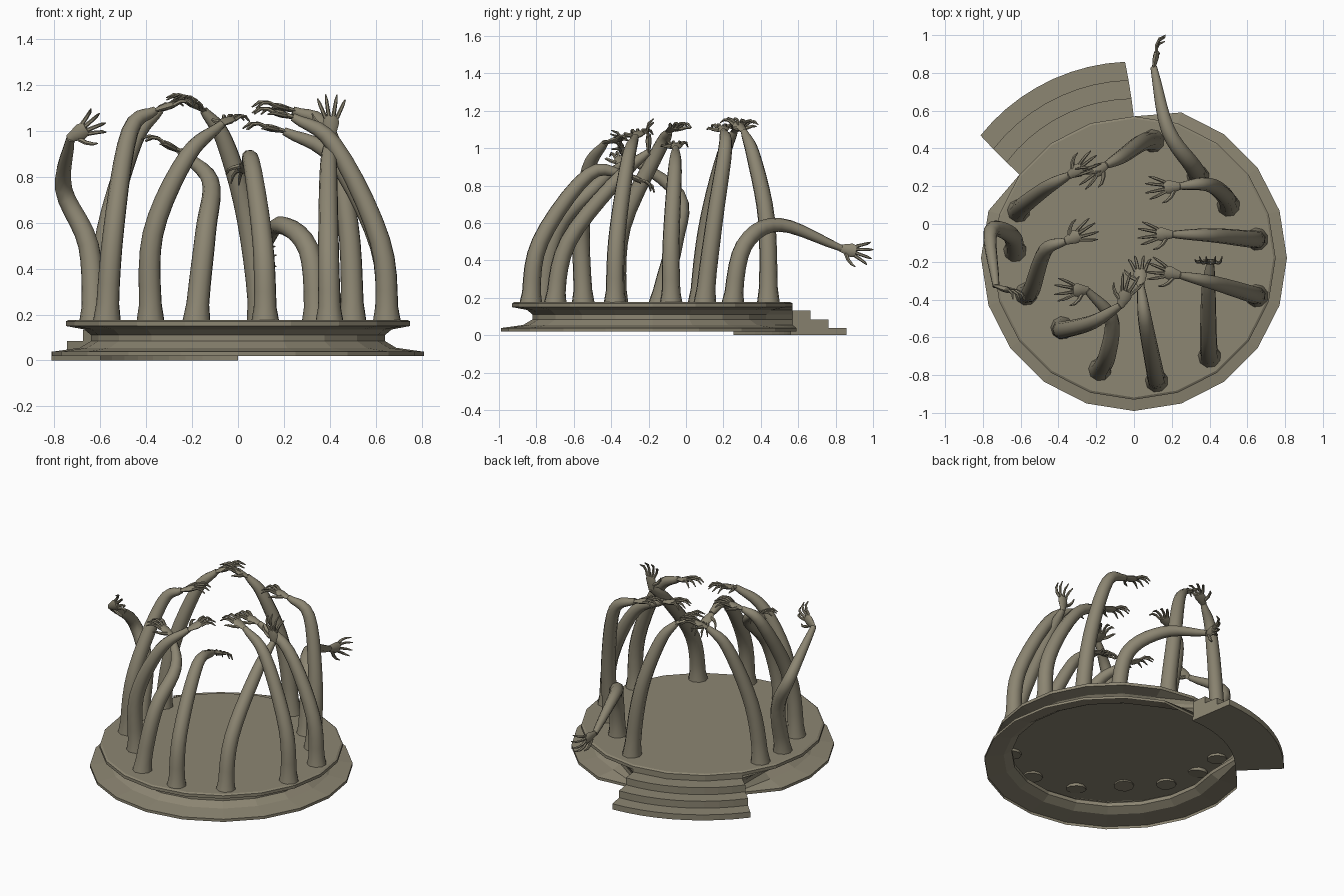
import bpy, bmesh, math
from mathutils import Vector as V

if "Cube" in bpy.data.objects:
    bpy.data.objects.remove(bpy.data.objects["Cube"])

mat = bpy.data.materials.new("olive stone")
mat.diffuse_color = (0.262, 0.236, 0.168, 1)
mat.use_nodes = True
mat.node_tree.nodes["Principled BSDF"].inputs["Base Color"].default_value = mat.diffuse_color
CY = -0.18   # platform centre in y
FLOOR = .165
DOWN, UP, BACK, FRONT, RIGHT = (0, 0, -1), (0, 0, 1), (0, 1, 0), (0, -1, 0), (1, 0, 0)


def finish(bm, name, angle=None):
    bmesh.ops.recalc_face_normals(bm, faces=bm.faces)
    me = bpy.data.meshes.new(name)
    bm.to_mesh(me)
    bm.free()
    me.materials.append(mat)
    ob = bpy.data.objects.new(name, me)
    bpy.context.collection.objects.link(ob)
    if angle:
        bpy.ops.object.select_all(action='DESELECT')
        bpy.context.view_layer.objects.active = ob
        ob.select_set(True)
        bpy.ops.object.shade_smooth_by_angle(angle=math.radians(angle))


def bridge(bm, rings, closed=True):
    """Quads between consecutive closed rings."""
    for r, s in zip(rings, rings[1:]):
        for k in range(len(r)):
            j = (k + 1) % len(r)
            bm.faces.new((r[k], r[j], s[j], s[k]))


def smooth_path(pts, n=5):
    """Catmull-Rom curve through the points."""
    p = [pts[0] * 2 - pts[1]] + pts + [pts[-1] * 2 - pts[-2]]
    p[0].x, p[0].y = pts[0].x, pts[0].y      # leave the floor upright
    out = []
    for i in range(1, len(p) - 2):
        a, b, c, d = p[i - 1:i + 3]
        for k in range(n):
            t = k / n
            out.append(0.5 * (2 * b + (c - a) * t + (2 * a - 5 * b + 4 * c - d) * t * t
                              + (3 * b - a - 3 * c + d) * t ** 3))
    return out + [pts[-1]]


def tube(bm, pts, radii, side, flat=1.0, sides=8):
    """Capped tube; side is the wide axis, flat squashes the other one."""
    rings, u = [], V(side)
    for i, p in enumerate(pts):
        t = (pts[min(i + 1, len(pts) - 1)] - pts[max(i - 1, 0)]).normalized()
        u = (u - t * u.dot(t)).normalized()
        v = t.cross(u) * flat
        rings.append([bm.verts.new(p + radii[i] * (u * math.cos(a) + v * math.sin(a)))
                      for a in (2 * math.pi * k / sides for k in range(sides))])
    bridge(bm, rings)
    bm.faces.new(rings[0][::-1])
    bm.faces.new(rings[-1])


def hand(bm, wrist, d, curl):
    d = V(d).normalized()
    side = d.cross(V(curl)).normalized()
    c = side.cross(d).normalized() 
    c = c if c.dot(V(curl)) > 0 else -c
    # palm
    tube(bm, [wrist + d * x for x in (-.01, .02, .055, .085)],
         [.018, .026, .036, .030], side, .45)
    # four spread, hooked fingers
    for s in (-1.1, -.4, .35, 1.0):
        ln = .103 - .015 * s * s
        q = wrist + d * .078 + side * s * .024
        f = (d + side * s * .42).normalized()
        tube(bm, [q, q + f * ln * .4 - c * .008, q + f * ln * .75, q + f * ln + c * .028],
             [.0095, .0085, .0075, .003], side, 1, 6)
    # thumb
    q = wrist + d * .03 + side * .022
    f = (d * .6 + side).normalized()
    tube(bm, [q, q + f * .035, q + f * .06 + d * .012, q + f * .07 + d * .03 + c * .012],
         [.012, .010, .008, .003], c, 1, 6)


def arm(name, root, *bends, aim=None, curl=DOWN):
    """Arm from the floor through its bends to the wrist, then a hand."""
    pts = [V((*root, FLOOR))] + [V(b) for b in bends]
    if aim is None:                          # hand levels off from the forearm
        aim = pts[-1] - pts[-2]
        aim.z *= .4
    path = smooth_path(pts)
    n = len(path) - 1
    # flared root, even taper to a thin wrist
    radii = [.051 - .014 * t - .019 * t ** 4 + .012 * max(0, 1 - 14 * t)
             for t in (i / n for i in range(n + 1))]
    bm = bmesh.new()
    tube(bm, path, radii, (1, .3, .1), 1, 9)
    hand(bm, path[-1], aim, curl)
    finish(bm, name, 50)


# platform: 20-sided shell, its moulding filled out flush behind the steps
profile = [(.81, .02), (.81, .038), (.69, .055), (.64, .085), (.64, .11),
           (.67, .135), (.75, .15), (.75, .17), (.738, .177)]
bm = bmesh.new()
rings = []
for r, z in profile:
    ring = []
    for k in range(20):
        rr = .75 if 5 <= k <= 8 and z < .17 else r
        a = math.radians(18 * k)
        ring.append(bm.verts.new((rr * math.cos(a), CY + rr * math.sin(a), z)))
    rings.append(ring)
bridge(bm, rings)
bm.faces.new(rings[-1])
finish(bm, "round_platform")

# three curved steps at the back left
section = [(.74, 0), (1.04, 0)]
for i in range(3):
    h = .038 + .047 * i
    section += [(1.04 - .0975 * i, h), (1.04 - .0975 * (i + 1), h)]
section[-1] = (.74, section[-1][1])
bm = bmesh.new()
rows = []
for k in range(10):
    row = []
    for r, z in section:
        inset = (r - .74) * 8.7
        a = math.radians(90 + inset + (54 - 2 * inset) * k / 9)
        row.append(bm.verts.new((r * math.cos(a), CY + r * math.sin(a), z)))
    rows.append(row)
bridge(bm, rows)
bm.faces.new(rows[0])
bm.faces.new(rows[-1][::-1])
finish(bm, "curved_steps")

# ring of arms, clockwise from the left back
arm("left_back_arm", (-.61, .07), (-.57, .11, .57), (-.45, .2, .96), (-.34, .26, 1.09))
arm("back_arm", (.1, .44), (.04, .43, .62), (-.06, .36, .96), (-.15, .31, 1.09))
arm("reaching_back_arm", (.34, .25), (.31, .31, .48), (.18, .5, .59), (.105, .83, .465),
    aim=(.2, 1, -.2), curl=RIGHT)
arm("right_back_arm", (.5, .1), (.48, .15, .6), (.39, .21, 1), (.24, .2, 1.09))
arm("right_arm", (.65, -.08), (.62, -.08, .5), (.42, -.06, .88), (.2, -.055, 1))
arm("right_front_arm", (.65, -.38), (.62, -.37, .52), (.42, -.31, .94), (.24, -.27, 1.06))
arm("front_right_arm", (.4, -.7), (.395, -.63, .5), (.395, -.35, .85), (.405, -.2, .98),
    aim=UP, curl=BACK)
arm("front_arm", (.12, -.83), (.11, -.78, .5), (.06, -.52, .86), (.035, -.32, .86),
    aim=(-.05, .9, -.4))
arm("front_left_arm", (-.18, -.77), (-.14, -.69, .56), (-.12, -.5, .78), (-.25, -.35, .91),
    aim=(-1, 0, .5))
arm("left_front_arm", (-.38, -.55), (-.37, -.56, .55), (-.22, -.52, .89), (-.07, -.43, 1.03),
    aim=(.4, .9, .25))
arm("left_arm", (-.57, -.37), (-.54, -.34, .58), (-.47, -.14, 1), (-.36, -.09, 1.09))
arm("left_outer_arm", (-.63, -.14), (-.65, -.06, .5), (-.76, -.04, .75), (-.73, -.33, .97),
    aim=(.75, -.25, .45), curl=FRONT)
